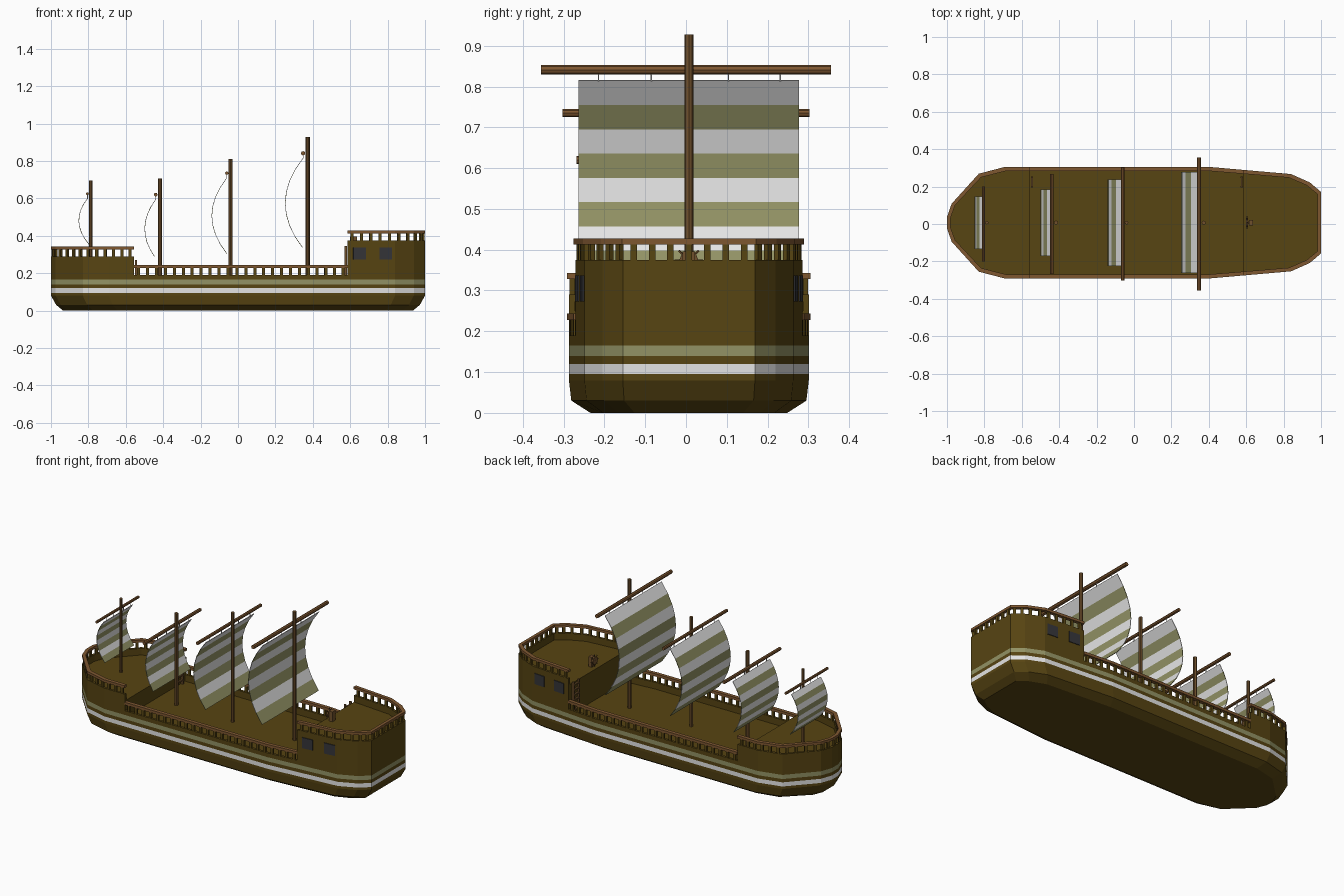
import bpy, bmesh, math
from mathutils import Matrix, Vector

if "Cube" in bpy.data.objects:
    bpy.data.objects.remove(bpy.data.objects["Cube"])

def mat(name, c):
    m = bpy.data.materials.new(name)
    m.diffuse_color = (*c, 1)
    m.use_nodes = True
    m.node_tree.nodes["Principled BSDF"].inputs["Base Color"].default_value = m.diffuse_color
    return m

BROWN = mat("hull brown", (.095, .058, .006))
RAIL = mat("rail brown", (.21, .095, .03))
MAST = mat("mast brown", (.16, .08, .025))
WHITE = mat("white", (.78, .78, .78))
OLIVE = mat("olive", (.29, .29, .13))
DARK = mat("window grey", (.035, .035, .04))
CY = .007   # centre line of the hull

def finish(bm, name, mats, fix=True):
    if fix:
        bmesh.ops.recalc_face_normals(bm, faces=bm.faces)
    me = bpy.data.meshes.new(name)
    bm.to_mesh(me)
    bm.free()
    for m in mats:
        me.materials.append(m)
    ob = bpy.data.objects.new(name, me)
    bpy.context.collection.objects.link(ob)
    return ob

def box(bm, loc, size, rz=0):
    m = Matrix.Translation(loc) @ Matrix.Rotation(rz, 4, 'Z') @ Matrix.Diagonal((*size, 1))
    bmesh.ops.create_cube(bm, size=1, matrix=m)

def rod(bm, a, b, r, n=8):
    a, b = Vector(a), Vector(b)
    q = (b - a).to_track_quat('Z', 'Y').to_matrix().to_4x4()
    bmesh.ops.create_cone(bm, cap_ends=True, segments=n, radius1=r, radius2=r,
                          depth=(b - a).length, matrix=Matrix.Translation((a + b) / 2) @ q)

# Half plan of the hull: x, half width
HALF = [(-1, .03), (-.975, .1), (-.83, .258), (-.69, .294), (.4, .294),
        (.84, .256), (.94, .212), (1, .162)]

def half_width(x):
    for (x0, w0), (x1, w1) in zip(HALF, HALF[1:]):
        if x <= x1:
            return w0 + (w1 - w0) * (x - x0) / (x1 - x0)
    return HALF[-1][1]

def side(x0, x1, s=1):
    xs = [x0] + [x for x, w in HALF if x0 < x < x1] + [x1]
    return [(x, s * half_width(x)) for x in xs]

def scaled(path, xc, sx, sy):
    return [(xc + (x - xc) * sx, CY + y * sy) for x, y in path]

def loft(name, plan, xc, levels, mats, rule=None):
    """Stack scaled copies of a closed plan, cap both ends."""
    bm = bmesh.new()
    rings = [[bm.verts.new((x, y, z)) for x, y in scaled(plan, xc, sx, sy)]
             for z, sx, sy in levels]
    n = len(plan)
    for i, (a, b) in enumerate(zip(rings, rings[1:])):
        for k in range(n):
            f = bm.faces.new((a[k], a[(k + 1) % n], b[(k + 1) % n], b[k]))
            f.material_index = rule(i) if rule else 0
    bm.faces.new(rings[0])
    bm.faces.new(rings[-1])
    return finish(bm, name, mats)

def strip(name, path, xc, z0, z1, outer, inner, m):
    """Solid band along an open path."""
    bm = bmesh.new()
    o, i = scaled(path, xc, *outer), scaled(path, xc, *inner)
    secs = [[bm.verts.new((*p, z)) for p, z in ((a, z0), (a, z1), (b, z1), (b, z0))]
            for a, b in zip(o, i)]
    for s, t in zip(secs, secs[1:]):
        for k in range(4):
            bm.faces.new((s[k], s[(k + 1) % 4], t[(k + 1) % 4], t[k]))
    bm.faces.new(secs[0])
    bm.faces.new(secs[-1])
    return finish(bm, name, [m])

def balusters(name, path, xc, z0, z1, sx, step=.048):
    bm = bmesh.new()
    pts = [Vector(p) for p in scaled(path, xc, sx, .975)]
    for a, b in zip(pts, pts[1:]):
        d = b - a
        n = max(1, round(d.length / step))
        for k in range(n):
            p = a + d * (k + .5) / n
            box(bm, (p.x, p.y, (z0 + z1) / 2), (.016, .012, z1 - z0), math.atan2(d.y, d.x))
    return finish(bm, name, [BROWN])

# Lower hull with painted stripes and a sunken main deck
plan = side(-1, 1) + side(-1, 1, -1)[::-1]
loft("hull", plan, 0,
     [(0, .935, .82), (.03, .972, .98), (.08, 1, 1), (.095, 1, 1), (.12, 1, 1), (.14, 1, 1),
      (.165, 1, 1), (.19, 1, 1), (.19, .985, .95), (.15, .985, .95)],
     [BROWN, WHITE, OLIVE], lambda i: {3: 1, 5: 2}.get(i, 0))

# Raised castles at both ends
FORE, AFT = -.555, .585
fore_path = side(-1, FORE)[::-1] + side(-1, FORE, -1)
aft_path = side(AFT, 1) + side(AFT, 1, -1)[::-1]
for name, path, xc, deck, top in (("fore", fore_path, FORE, .25, .29),
                                  ("aft", aft_path, AFT, .335, .375)):
    loft(name + "_castle", path, xc,
         [(.15, .96, .95), (.19, .96, .95), (.19, 1, 1), (deck, 1, 1)], [BROWN])
    strip(name + "_bulwark", path, xc, deck, top, (1, 1), (.965, .95), BROWN)
    balusters(name + "_balusters", path, xc, top, top + .04, .98)
    strip(name + "_rail", path, xc, top + .038, top + .053, (1, 1.015), (.955, .94), RAIL)

# Main deck railings
for s, label in ((1, "back"), (-1, "front")):
    p = side(FORE, AFT, s)
    balusters(label + "_balusters", p, 0, .19, .23, 1)
    strip(label + "_rail", p, 0, .228, .244, (1, 1.015), (1, .94), RAIL)

# Castle windows, thin plates on both sides
bm = bmesh.new()
slope = math.atan2(.294 - .256, .44)
for x in (.65, .79):
    for s in (1, -1):
        box(bm, (x, CY + s * half_width(x), .305), (.068, .008, .064), -s * slope)
finish(bm, "windows", [DARK])

# Masts, yards and striped sails:
# mast x, mast top, base, mast radius, yard x, yard z, yard half length, yard radius,
# sail bottom x, sail bottom z, bulge, sail half width
RIGS = [(-.787, .695, .25, .009, -.805, .625, .20, .008, -.797, .355, .05, .14),
        (-.417, .705, .15, .011, -.44, .62, .268, .01, -.447, .29, .055, .178),
        (-.04, .81, .15, .01, -.06, .735, .303, .0095, -.06, .305, .08, .232),
        (.373, .927, .15, .011, .348, .841, .355, .0115, .345, .337, .094, .27)]
for n, (mx, top, base, mr, yx, yz, yl, yr, bx, bz, bulge, w) in enumerate(RIGS, 1):
    bm = bmesh.new()
    rod(bm, (mx, CY, base), (mx, CY, top), mr)
    finish(bm, f"mast_{n}", [MAST])
    bm = bmesh.new()
    rod(bm, (yx, -yl, yz), (yx, yl, yz), yr)
    finish(bm, f"yard_{n}", [RAIL])
    # sail: eight bands, alternately white and olive
    bm = bmesh.new()
    tz = yz - .026
    rows = []
    for i in range(9):
        t = i / 8
        x = yx + (bx - yx) * t - bulge * 4 * t * (1 - t)
        rows.append([bm.verts.new((x, CY + s * w, tz + (bz - tz) * t)) for s in (-1, 1)])
    for i, (a, b) in enumerate(zip(rows, rows[1:])):
        bm.faces.new((a[0], a[1], b[1], b[0])).material_index = i % 2
    sail = finish(bm, f"sail_{n}", [WHITE, OLIVE])
    sol = sail.modifiers.new("thickness", 'SOLIDIFY')
    sol.thickness = .003
    sol.offset = 0
    # ties between yard and sail
    bm = bmesh.new()
    for k in (-.82, -.34, .36, .83):
        rod(bm, (yx, CY + k * w, tz - .003), (yx, CY + k * w, yz), .0018, 5)
    finish(bm, f"sail_ties_{n}", [WHITE])

# Steering wheel on its stand
bm = bmesh.new()
box(bm, (.625, CY, .365), (.022, .03, .06))
rod(bm, (.600, CY, .373), (.610, CY, .373), .024, 8)
rod(bm, (.598, CY, .373), (.625, CY, .373), .007, 6)
for k in range(4):
    a = k * math.pi / 4
    c, s = .035 * math.cos(a), .035 * math.sin(a)
    rod(bm, (.605, CY - c, .373 - s), (.605, CY + c, .373 + s), .003, 5)
finish(bm, "steering_wheel", [MAST])

# Ladders from the main deck up to each castle
for name, x, top in (("fore_ladder", FORE + .009, .27), ("aft_ladder", AFT - .009, .345)):
    bm = bmesh.new()
    for y in (.2, .25):
        box(bm, (x, y, (.15 + top) / 2), (.012, .008, top - .15))
    for k in range(int((top - .16) / .03)):
        box(bm, (x, .225, .175 + k * .03), (.01, .05, .008))
    finish(bm, name, [MAST])
